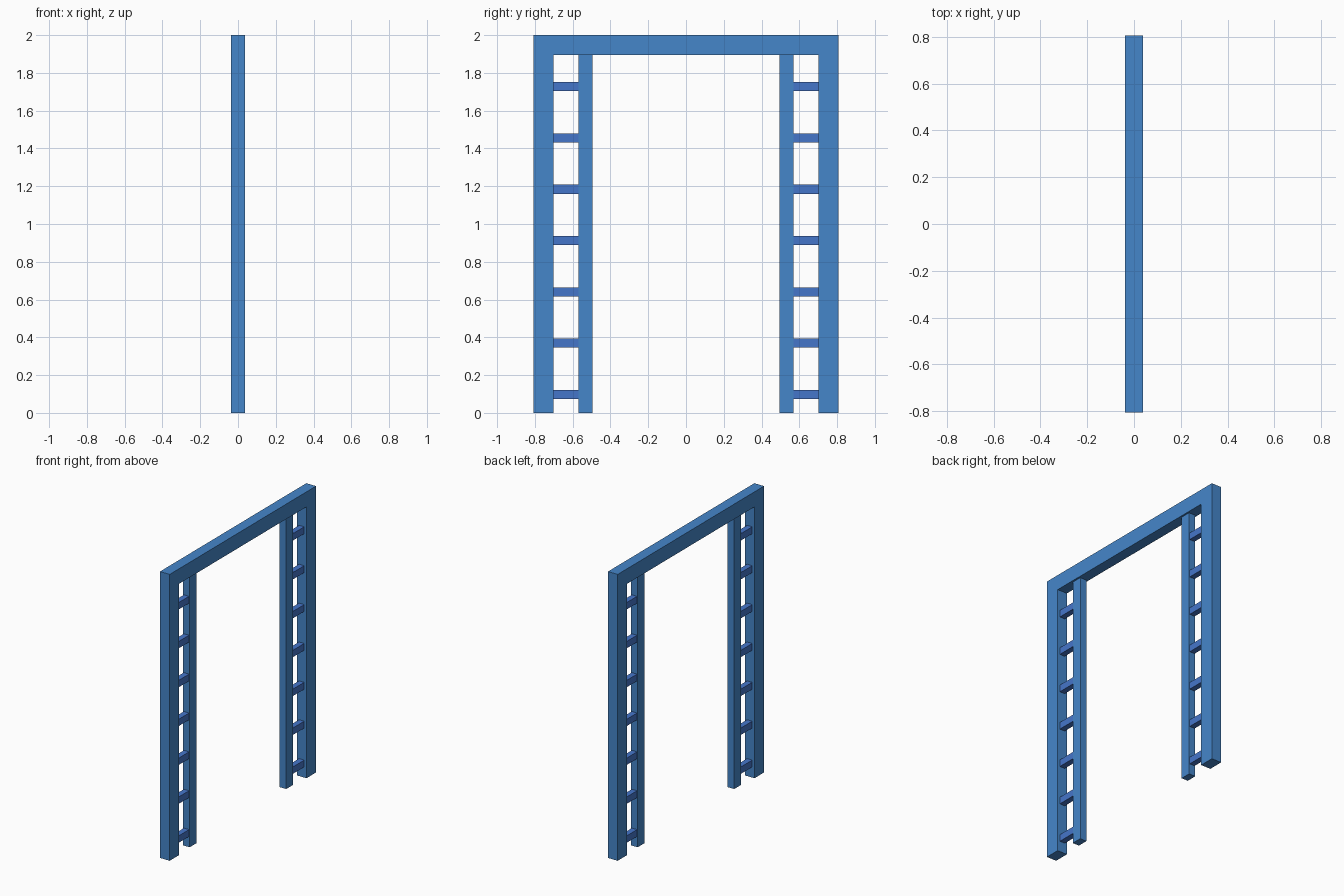
import bpy
import bmesh

if "Cube" in bpy.data.objects:
    bpy.data.objects.remove(bpy.data.objects["Cube"])

OUT, IN, TOP, BEAM_Z = 0.807, 0.702, 2.0, 1.895   # frame outline
DEPTH = 0.0375                                    # half depth of the frame
POST_IN, POST_OUT, POST_DEPTH = 0.496, 0.569, 0.025
RUNG_COUNT, RUNG_Z, RUNG_STEP = 7, 0.098, 0.2715


def material(name, color):
    m = bpy.data.materials.new(name)
    m.diffuse_color = (*color, 1.0)
    m.use_nodes = True
    m.node_tree.nodes["Principled BSDF"].inputs["Base Color"].default_value = m.diffuse_color
    return m


frame_blue = material("frame blue", (0.060, 0.240, 0.590))
rung_blue = material("rung blue", (0.060, 0.180, 0.590))


def prism(name, outline, half_depth, mat):
    """Extrude a (y, z) outline along x, centred on x = 0."""
    bm = bmesh.new()
    face = bm.faces.new([bm.verts.new((-half_depth, y, z)) for y, z in outline])
    ext = bmesh.ops.extrude_face_region(bm, geom=[face])
    verts = [v for v in ext["geom"] if isinstance(v, bmesh.types.BMVert)]
    bmesh.ops.translate(bm, verts=verts, vec=(2 * half_depth, 0, 0))
    bmesh.ops.recalc_face_normals(bm, faces=bm.faces)
    me = bpy.data.meshes.new(name)
    bm.to_mesh(me)
    bm.free()
    me.materials.append(mat)
    ob = bpy.data.objects.new(name, me)
    bpy.context.collection.objects.link(ob)
    return ob


def box(name, y0, y1, z0, z1, half_depth, mat):
    y0, y1 = sorted((y0, y1))
    return prism(name, [(y0, z0), (y1, z0), (y1, z1), (y0, z1)], half_depth, mat)


# Outer frame: two posts and the top beam in one piece
prism("outer_frame",
      [(-OUT, 0), (-IN, 0), (-IN, BEAM_Z), (IN, BEAM_Z),
       (IN, 0), (OUT, 0), (OUT, TOP), (-OUT, TOP)],
      DEPTH, frame_blue)

for side, s in (("left", -1), ("right", 1)):
    # Thinner inner post
    box(f"{side}_inner_post", s * POST_IN, s * POST_OUT, 0, BEAM_Z,
        POST_DEPTH, frame_blue)
    # Rungs between the posts
    for i in range(RUNG_COUNT):
        z = RUNG_Z + i * RUNG_STEP
        box(f"{side}_rung_{i + 1}", s * POST_OUT, s * IN, z - 0.024, z + 0.024,
            0.02, rung_blue)
